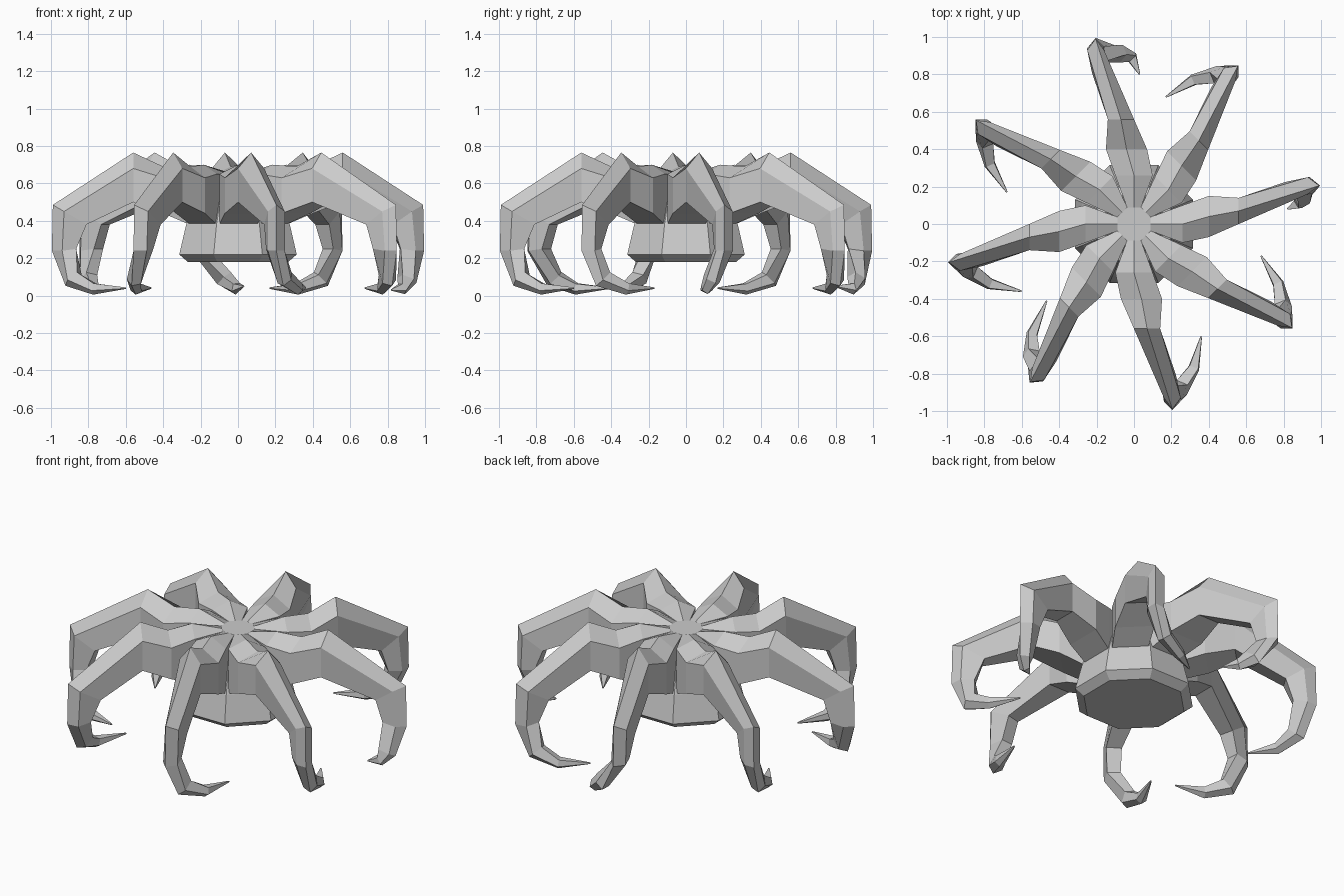
import bpy, bmesh, math
from mathutils import Vector, Matrix

cube = bpy.data.objects.get("Cube")
if cube:
    bpy.data.objects.remove(cube, do_unlink=True)

grey = bpy.data.materials.new("plain grey")
grey.use_nodes = True
colour = (0.6, 0.6, 0.6, 1)
grey.diffuse_color = colour
grey.node_tree.nodes["Principled BSDF"].inputs["Base Color"].default_value = colour


def loft(name, sections, turn=0.0):
    """Skin a list of equal-sized vertex rings and close both ends."""
    bm = bmesh.new()
    rings = [[bm.verts.new(point) for point in section] for section in sections]
    for lower, upper in zip(rings, rings[1:]):
        count = len(lower)
        for i in range(count):
            j = (i + 1) % count
            bm.faces.new((lower[i], lower[j], upper[j], upper[i]))
    bm.faces.new(rings[0])
    bm.faces.new(rings[-1])
    bmesh.ops.remove_doubles(bm, verts=bm.verts[:], dist=0.0005)
    bmesh.ops.recalc_face_normals(bm, faces=bm.faces[:])
    bm.transform(Matrix.Rotation(turn, 4, 'Z'))
    mesh = bpy.data.meshes.new(name)
    bm.to_mesh(mesh)
    bm.free()
    mesh.materials.append(grey)
    obj = bpy.data.objects.new(name, mesh)
    bpy.context.collection.objects.link(obj)
    return obj


def octagon(radius, z):
    angles = [math.radians(45 * i + 22.5) for i in range(8)]
    return [(radius * math.cos(a), radius * math.sin(a), z) for a in angles]


def upright(r, right, left, ridge, shoulder, bottom):
    """Five-sided upright section: ridge, left side, right side."""
    return [(r, (left + right) / 2, ridge), (r, left, shoulder), (r, left, bottom),
            (r, right, bottom), (r, right, shoulder)]


def claw_section(centre, along, outward, depth, width):
    """Five-sided section square to the path, ridge on the outside of the bend."""
    t = Vector(along).normalized()
    o = Vector(outward)
    o = (o - t * o.dot(t)).normalized()
    s = o.cross(t)
    shape = ((1, 0), (0.3, 1), (-1, 0.8), (-1, -0.8), (0.3, -1))
    return [Vector(centre) + o * depth * a + s * width * b for a, b in shape]


# Central body
body_profile = [(0.29, 0.18), (0.34, 0.22), (0.30, 0.38), (0.21, 0.6), (0.095, 0.655)]
loft("body", [octagon(r, z) for r, z in body_profile])

# Upper arm, shared by all eight
upper_arm = [
    upright(0.088, -0.037, 0.037, 0.655, 0.654, 0.4),
    upright(0.26, -0.10, 0.10, 0.70, 0.65, 0.38),
    upright(0.40, -0.07, 0.15, 0.69, 0.63, 0.44),
    upright(0.56, 0.0, 0.14, 0.765, 0.68, 0.5),
    # elbow mitre
    [(0.99, 0.205, 0.485), (0.93, 0.25, 0.45), (0.81, 0.225, 0.38),
     (0.83, 0.14, 0.38), (0.93, 0.16, 0.45)],
    # lower joint
    [(0.995, 0.205, 0.24), (0.94, 0.25, 0.24), (0.865, 0.225, 0.25),
     (0.87, 0.15, 0.25), (0.95, 0.16, 0.24)],
]

# Claw paths: heel, arch, tip
curled_left = [(0.885, 0.25, 0.085), (0.77, 0.32, 0.035), (0.6, 0.36, 0.04)]
curled_right = [(0.89, 0.11, 0.085), (0.80, 0.03, 0.035), (0.62, -0.04, 0.04)]
turned_right = [(0.92, 0.08, 0.085), (0.89, 0.01, 0.035), (0.80, -0.03, 0.05)]
tucked_under = [(0.91, 0.14, 0.085), (0.88, 0.11, 0.035), (0.82, 0.08, 0.03)]
special = {0: tucked_under, 2: turned_right, 5: curled_right}
joint = Vector((0.93, 0.2, 0.245))

for k in range(8):
    heel, arch, tip = [Vector(p) for p in special.get(k, curled_left)]
    claw = [
        claw_section(heel, arch - joint, (0.5, 0, -0.85), 0.05, 0.04),
        claw_section(arch, tip - heel, (0.1, 0, -1), 0.03, 0.03),
        [tip] * 5,
    ]
    # the collapsed tip ring is made a hair wide so it can be skinned
    claw[-1] = claw_section(tip, tip - arch, (0, 0, -1), 0.004, 0.004)
    loft(f"arm_{k + 1}", upper_arm + claw, math.radians(45 * k))
